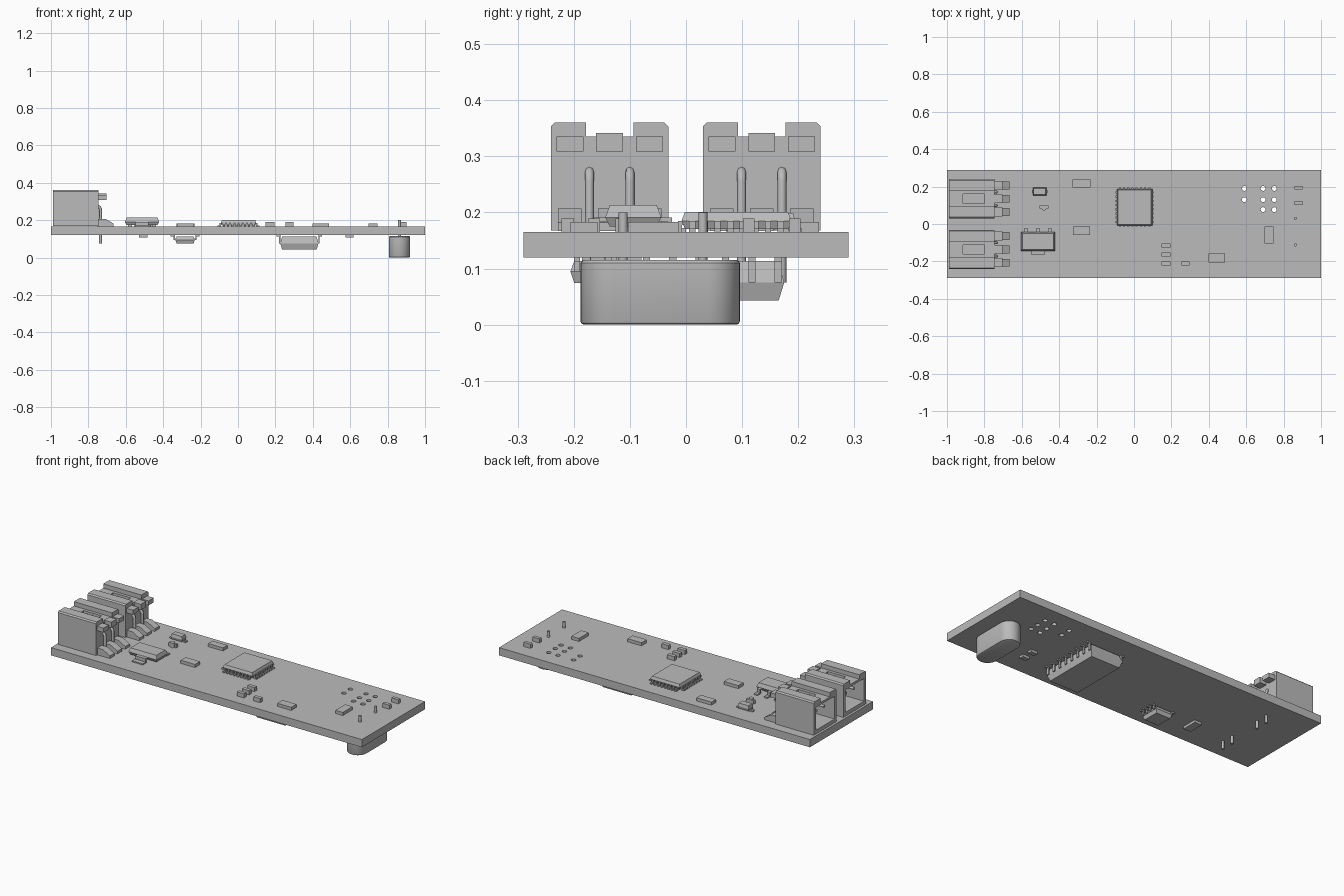
import bpy, bmesh, math
from mathutils import Matrix, Vector

if "Cube" in bpy.data.objects:
    bpy.data.objects.remove(bpy.data.objects["Cube"], do_unlink=True)

GREY = (0.5, 0.5, 0.5, 1)
grey = bpy.data.materials.new("plain grey")
grey.use_nodes = True
grey.diffuse_color = GREY
grey.node_tree.nodes["Principled BSDF"].inputs["Base Color"].default_value = GREY

TOP, BOTTOM = 0.165, 0.12      # board faces
T = Matrix.Translation


def finish(name, bm, smooth=False):
    bmesh.ops.recalc_face_normals(bm, faces=bm.faces)
    mesh = bpy.data.meshes.new(name)
    bm.to_mesh(mesh)
    bm.free()
    mesh.materials.append(grey)
    ob = bpy.data.objects.new(name, mesh)
    bpy.context.collection.objects.link(ob)
    if smooth:
        bpy.ops.object.select_all(action='DESELECT')
        ob.select_set(True)
        bpy.context.view_layer.objects.active = ob
        bpy.ops.object.shade_smooth_by_angle(angle=math.radians(35))
    return ob


def cut(ob, cutter):
    mod = ob.modifiers.new("cut", 'BOOLEAN')
    mod.operation, mod.solver, mod.object = 'DIFFERENCE', 'EXACT', cutter
    cutter.hide_render = True
    deps = bpy.context.evaluated_depsgraph_get()
    mesh = bpy.data.meshes.new_from_object(ob.evaluated_get(deps))
    ob.modifiers.clear()
    ob.data = mesh
    bpy.data.objects.remove(cutter, do_unlink=True)


def loft(bm, rings):
    """Skin a stack of equal point rings and cap both ends."""
    vs = [[bm.verts.new(p) for p in ring] for ring in rings]
    n = len(vs[0])
    for a, b in zip(vs, vs[1:]):
        for i in range(n):
            j = (i + 1) % n
            bm.faces.new((a[i], a[j], b[j], b[i]))
    bm.faces.new(vs[0])
    bm.faces.new(vs[-1])


def box(bm, x, y, z, m=Matrix()):
    loft(bm, [[m @ Vector((a, b, c)) for a, b in
               ((x[0], y[0]), (x[1], y[0]), (x[1], y[1]), (x[0], y[1]))] for c in z])


def prism(bm, pts, width, m):
    """Extrude an (x, z) outline across y."""
    loft(bm, [[m @ Vector((x, y, z)) for x, z in pts] for y in (-width / 2, width / 2)])


def rod(bm, x, y, z, r, segs=16):
    loft(bm, [[(x + r * math.cos(a), y + r * math.sin(a), c) for a in
               (2 * math.pi * i / segs for i in range(segs))] for c in z])


def lead(bm, m, length, width, h, t=0.007):
    """Gull-wing lead running outwards along local x."""
    k = length * 0.5
    prism(bm, [(0, h), (k, h), (k, t), (length, t), (length, 0),
               (k - t, 0), (k - t, h - t), (0, h - t)], width, m)


def seat(x, y, under=False):
    """Local frame standing on the board, or hanging beneath it."""
    return T((x, y, BOTTOM if under else TOP)) @ Matrix.Diagonal((1, 1, -1 if under else 1, 1))


def package(bm, m, hx, hy, z0, z1, mid, draft):
    """Moulded body, widest where the leads leave it."""
    rings = []
    for z, d in ((z0, draft), (mid, 0), (z1, draft)):
        a, b = hx - d, hy - d
        rings.append([m @ Vector(p) for p in ((-a, -b, z), (a, -b, z), (a, b, z), (-a, b, z))])
    loft(bm, rings)


def chip(name, m, x, y, leads, h, sides, pitch, width, length, exit_h, draft):
    bm = bmesh.new()
    package(bm, m, x, y, 0.006, h, exit_h, draft)
    for s in sides:
        reach = x if s % 2 == 0 else y
        for i in range(leads):
            off = (i - (leads - 1) / 2) * pitch
            turn = Matrix.Rotation(s * math.pi / 2, 4, 'Z')
            lead(bm, m @ turn @ T((reach - 0.006, off, 0)), length + 0.006, width, exit_h)
    return finish(name, bm)


# Circuit board with header holes
bm = bmesh.new()
box(bm, (-1, 1), (-0.29, 0.29), (BOTTOM, TOP))
board = finish("circuit_board", bm)
bm = bmesh.new()
for x, y in [(0.59, 0.19), (0.59, 0.13)] + [(x, y) for x in (0.69, 0.75) for y in (0.19, 0.13, 0.077)]:
    rod(bm, x, y, (0.1, 0.2), 0.013)
cut(board, finish("hole_cutter", bm))

# Leaded chips
chip("main_processor", seat(0.003, 0.09), 0.095, 0.098, 8, 0.036, range(4), 0.0225, 0.011, 0.018, 0.02, 0.006)
chip("driver_chip", seat(0.328, 0, True), 0.102, 0.175, 8, 0.077, (0, 2), 0.047, 0.013, 0.02, 0.045, 0.01)
chip("memory_chip", seat(-0.283, -0.152, True), 0.052, 0.054, 4, 0.046, (0, 2), 0.028, 0.011, 0.026, 0.025, 0.007)

# Voltage regulator: three leads one side, wide tab on the other
bm = bmesh.new()
m = seat(-0.513, -0.094)
package(bm, m, 0.091, 0.05, 0.01, 0.048, 0.026, 0.008)
for x in (-0.064, 0, 0.064):
    lead(bm, m @ T((x, 0.044, 0)) @ Matrix.Rotation(math.pi / 2, 4, 'Z'), 0.05, 0.022, 0.026)
lead(bm, m @ T((0, -0.044, 0)) @ Matrix.Rotation(-math.pi / 2, 4, 'Z'), 0.053, 0.068, 0.026)
finish("voltage_regulator", bm)

# Small diode with end tabs
bm = bmesh.new()
m = seat(-0.504, 0.174)
package(bm, m, 0.036, 0.021, 0.003, 0.034, 0.017, 0.004)
for s in (0, math.pi):
    lead(bm, m @ Matrix.Rotation(s, 4, 'Z') @ T((0.03, 0, 0)), 0.022, 0.018, 0.017)
finish("diode", bm)

# Indicator lamp: base block with a domed lens
bm = bmesh.new()
box(bm, (-0.024, 0.024), (-0.003, 0.014), (0, 0.02), seat(-0.481, 0.086))
rod(bm, -0.481, 0.086, (TOP, TOP + 0.026), 0.014)
finish("indicator_lamp", bm)

# Plain chip components: x, y, half sizes, height, underside
PARTS = {
    "capacitor": [(-0.281, 0.216, 0.048, 0.021, 0.018, 0), (-0.281, -0.036, 0.046, 0.023, 0.018, 0),
                  (0.442, -0.182, 0.045, 0.024, 0.018, 0), (0.722, -0.058, 0.024, 0.045, 0.018, 0)],
    "resistor": [(0.171, -0.115, 0.023, 0.011, 0.024, 0), (0.171, -0.164, 0.023, 0.011, 0.024, 0),
                 (0.171, -0.211, 0.023, 0.011, 0.024, 0), (0.276, -0.211, 0.022, 0.011, 0.024, 0),
                 (0.88, 0.194, 0.022, 0.01, 0.024, 0), (0.88, 0.112, 0.022, 0.01, 0.024, 0)],
    "underside_chip": [(-0.507, -0.14, 0.023, 0.045, 0.014, 1), (0.596, -0.157, 0.021, 0.013, 0.014, 1),
                       (0.596, -0.092, 0.021, 0.013, 0.014, 1)],
}
for name, rows in PARTS.items():
    for i, (x, y, a, b, h, under) in enumerate(rows):
        bm = bmesh.new()
        box(bm, (-a, a), (-b, b), (0, h), seat(x, y, under))
        finish(f"{name}_{i + 1}", bm)

# Crystal can hanging below the board, with its two wires
CX, CY, R, HALF = 0.863, -0.046, 0.057, 0.085


def stadium(r, z):
    pts = []
    for end in (0, 1):
        for i in range(17):
            a = math.pi * (end + i / 16)
            pts.append((CX + r * math.cos(a), CY + (HALF if end == 0 else -HALF) + r * math.sin(a), z))
    return pts


bm = bmesh.new()
loft(bm, [stadium(r, z) for r, z in ((R - 0.006, 0), (R - 0.002, 0.002), (R, 0.006), (R, 0.11), (R - 0.004, 0.115))])
finish("crystal_can", bm, True)
bm = bmesh.new()
for y in (0.03, -0.112):
    rod(bm, CX, y, (0.11, 0.2), 0.008)
finish("crystal_wires", bm, True)

# Side-entry connectors
for label, cy in (("right", -0.136), ("left", 0.135)):
    m = T((0, cy, 0))
    half = [(0.105, 0.168), (0.105, 0.353), (0.098, 0.36), (0.042, 0.36), (0.042, 0.335)]
    outline = half + [(-y, z) for y, z in reversed(half)]
    bm = bmesh.new()
    loft(bm, [[(x, y + cy, z) for y, z in outline] for x in (-0.99, -0.745)])
    shell = finish(f"{label}_connector_shell", bm)
    bm = bmesh.new()
    box(bm, (-1.1, -0.785), (-0.085, 0.085), (0.19, 0.322), m)
    cut(shell, finish("cavity_cutter", bm))
    bm = bmesh.new()
    box(bm, (-0.915, -0.8), (-0.025, 0.025), (0.3, 0.4), m)
    cut(shell, finish("slot_cutter", bm))

    # Latch nubs and sloped solder feet
    bm = bmesh.new()
    for y, top in ((-0.071, 0.335), (0, 0.342), (0.071, 0.335)):
        box(bm, (-0.75, -0.703), (y - 0.024, y + 0.024), (0.309, top), m)
        prism(bm, [(-0.75, 0.167), (-0.665, 0.167), (-0.665, 0.182), (-0.71, 0.207), (-0.75, 0.207)],
              0.042, m @ T((0, y, 0)))
    finish(f"{label}_connector_feet", bm)

    # Bent contact pins
    for i, y in enumerate((-0.036, 0.036)):
        curve = bpy.data.curves.new("pin_path", 'CURVE')
        curve.dimensions, curve.bevel_depth, curve.bevel_resolution = '3D', 0.008, 2
        curve.use_fill_caps = True
        path = [(-0.96, 0.275), (-0.755, 0.275)]
        path += [(-0.755 + 0.02 * math.sin(a), 0.255 + 0.02 * math.cos(a))
                 for a in (math.pi / 8 * k for k in range(1, 5))] + [(-0.735, 0.075)]
        spline = curve.splines.new('POLY')
        spline.points.add(len(path) - 1)
        for p, (x, z) in zip(spline.points, path):
            p.co = (x, y + cy, z, 1)
        curve.materials.append(grey)
        pin = bpy.data.objects.new(f"{label}_connector_pin_{i + 1}", curve)
        bpy.context.collection.objects.link(pin)
